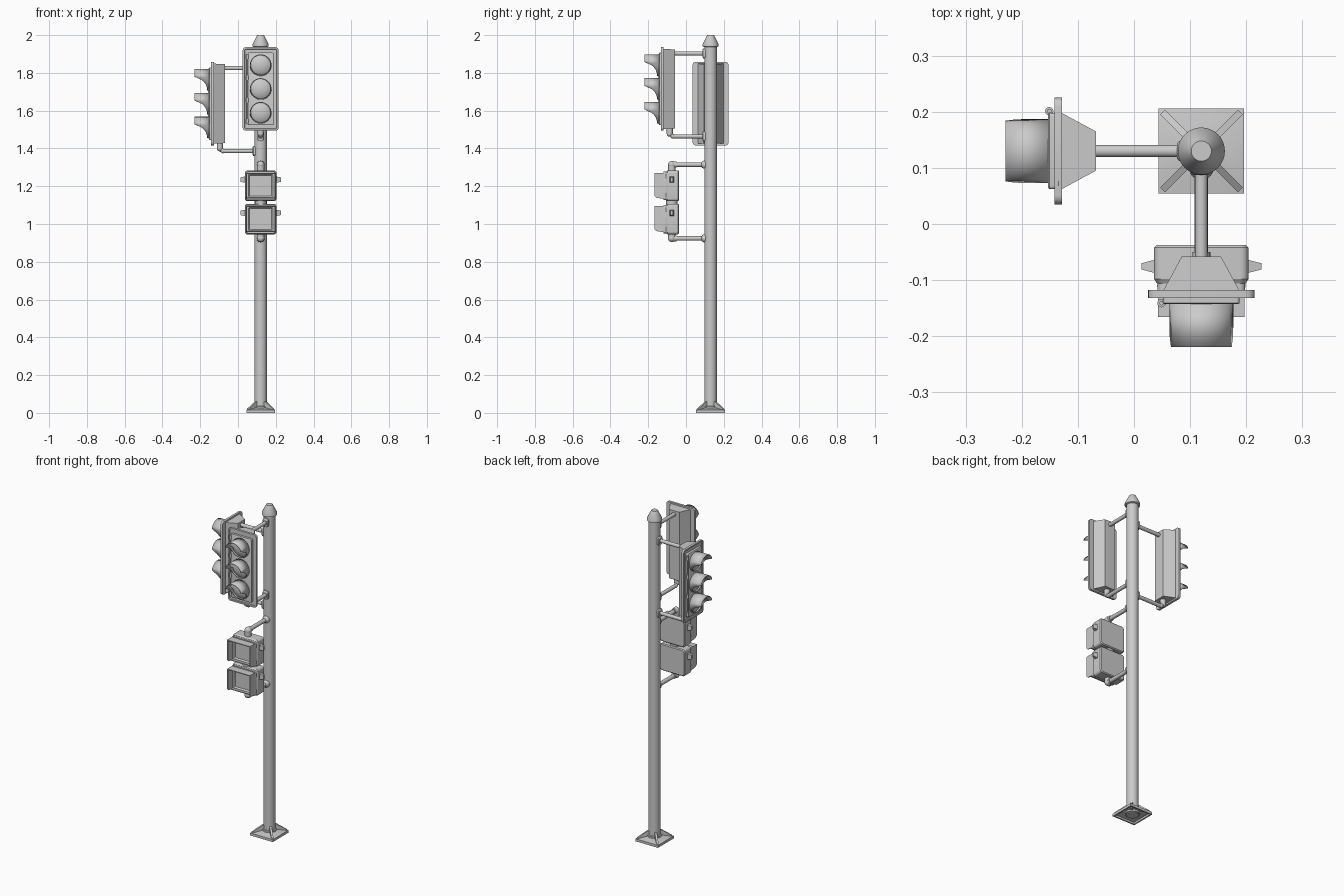
import bpy, math
from mathutils import Matrix, Vector

if "Cube" in bpy.data.objects:
    bpy.data.objects.remove(bpy.data.objects["Cube"])

PX, PY = 0.12, 0.13                     # pole axis
M = Matrix.Translation((PX, PY, 0))     # current placement; parts are built around the pole axis


def mesh(name, verts, faces):
    me = bpy.data.meshes.new(name)
    me.from_pydata([M @ Vector(v) for v in verts], [], faces)
    me.validate()
    import bmesh
    bm = bmesh.new()
    bm.from_mesh(me)
    bmesh.ops.recalc_face_normals(bm, faces=bm.faces)
    bm.to_mesh(me)
    bm.free()
    me.polygons.foreach_set("use_smooth", [True] * len(me.polygons))
    me.set_sharp_from_angle(angle=math.radians(32))
    ob = bpy.data.objects.new(name, me)
    bpy.context.collection.objects.link(ob)
    return ob


def loft(name, rings):
    """Skin closed rings of equal length and cap both ends."""
    n = len(rings[0])
    faces = [(k * n + i, k * n + (i + 1) % n, (k + 1) * n + (i + 1) % n, (k + 1) * n + i)
             for k in range(len(rings) - 1) for i in range(n)]
    faces += [tuple(range(n))[::-1], tuple(range((len(rings) - 1) * n, len(rings) * n))]
    return mesh(name, [p for r in rings for p in r], faces)


def rrect(hw, hh, r, y, cz):
    """Rounded rectangle in the xz plane at depth y."""
    pts = []
    for q, (sx, sz) in enumerate(((1, 1), (-1, 1), (-1, -1), (1, -1))):
        for k in range(5):
            a = math.pi / 2 * (q + k / 4)
            pts.append((sx * (hw - r) + r * math.cos(a), y, cz + sz * (hh - r) + r * math.sin(a)))
    return pts


def panel(name, cz, sections):
    return loft(name, [rrect(hw, hh, r, y, cz) for hw, hh, r, y in sections])


def turned(name, start, direction, profile, seg=24, turn=0.0):
    """Surface of revolution; profile is (radius, distance along direction)."""
    q = Vector(direction).to_track_quat('Z', 'Y')
    rings = []
    for r, d in profile:
        rings.append([Vector(start) + q @ Vector((r * math.cos(turn + 2 * math.pi * i / seg),
                                                  r * math.sin(turn + 2 * math.pi * i / seg), d))
                      for i in range(seg)])
    return loft(name, rings)


def rod(name, a, b, r, seg=20):
    d = Vector(b) - Vector(a)
    return turned(name, a, d, [(r, 0), (r, d.length)], seg)


def ball(name, c, r):
    prof = [(r * math.sin(math.pi * k / 10) + 1e-5, -r * math.cos(math.pi * k / 10)) for k in range(11)]
    return turned(name, c, (0, 0, 1), prof, 20)


def prism(name, pts, x0, x1):
    """Outline in yz extruded along x."""
    return loft(name, [[(x, y, z) for y, z in pts] for x in (x0, x1)])


def box(name, x0, x1, y0, y1, z0, z1):
    return prism(name, [(y0, z0), (y1, z0), (y1, z1), (y0, z1)], x0, x1)


# pole with tapered cap
turned("pole", (0, 0, 0), (0, 0, 1), [(0.033, 0), (0.033, 1.95)], 32)
turned("pole_cap", (0, 0, 0), (0, 0, 1), [(0.036, 1.938), (0.042, 1.941), (0.042, 1.952),
                                         (0.021, 1.994), (0.018, 2.0)], 32)

# square base shell, hollow underneath, with diagonal ribs
s2 = math.sqrt(2)
turned("base_plate", (0, 0, 0), (0, 0, 1),
       [(0.03 * s2, 0.018), (0.066 * s2, 0.010), (0.068 * s2, 0), (0.076 * s2, 0),
        (0.076 * s2, 0.015), (0.033 * s2, 0.028)], 4, math.pi / 4)
turned("base_socket", (0, 0, 0), (0, 0, 1), [(0.04, 0.006), (0.04, 0.035), (0.034, 0.037)], 32)
for k in range(4):
    M = Matrix.Translation((PX, PY, 0)) @ Matrix.Rotation(math.pi / 4 + k * math.pi / 2, 4, 'Z')
    prism("base_rib", [(-0.03, 0.012), (-0.098, 0.012), (-0.098, 0.02), (-0.038, 0.06), (-0.03, 0.06)],
          -0.006, 0.006)


def visor(cz, r=0.057):
    """Cutaway hood: long above, sweeping back to the door below."""
    verts, faces, n = [], [], 40
    for i in range(n):
        a = 2 * math.pi * i / n
        x, z = r * math.sin(a), r * math.cos(a)
        t = min(max((0.2 * r - z) / (1.2 * r), 0), 1)
        ln = 0.012 + 0.066 * (1 - math.sqrt(max(0, 1 - (1 - t) ** 2)))
        verts += [(x, -0.271, cz + z), (x, -0.271 - ln, cz + z)]
        j = (i + 1) % n
        faces.append((2 * i, 2 * j, 2 * j + 1, 2 * i + 1))
    ob = mesh("visor", verts, faces)
    mod = ob.modifiers.new("thickness", 'SOLIDIFY')
    mod.thickness = 0.004


def signal_head(cz):
    # tapered housing, rimmed back plate, door
    loft("signal_housing", [[(-w, y, cz - h), (w, y, cz - h), (w, y, cz + h), (-w, y, cz + h)]
                            for w, h, y in ((0.035, 0.209, -0.188), (0.068, 0.212, -0.249))])
    panel("signal_back_plate", cz, [(0.095, 0.221, 0.016, -0.248), (0.095, 0.221, 0.016, -0.262),
                                    (0.086, 0.212, 0.010, -0.262), (0.084, 0.210, 0.010, -0.257)])
    panel("signal_door", cz, [(0.068, 0.192, 0.006, -0.255), (0.068, 0.192, 0.006, -0.271),
                              (0.065, 0.189, 0.004, -0.273)])
    for dz in (-0.126, 0, 0.126):
        turned("lens", (0, -0.272, cz + dz), (0, -1, 0),
               [(0.053, 0), (0.05, 0.006), (0.04, 0.012), (0.025, 0.017), (0.01, 0.019), (0.001, 0.0195)], 32)
        visor(cz + dz)
    # hinge rod with knuckles
    rod("hinge_rod", (-0.071, -0.271, cz - 0.185), (-0.071, -0.271, cz + 0.185), 0.004, 12)
    for dz in (-0.17, -0.06, 0.06, 0.17):
        rod("hinge_knuckle", (-0.071, -0.271, cz + dz - 0.012), (-0.071, -0.271, cz + dz + 0.012), 0.0075, 12)
    # upper straight arm
    rod("upper_arm", (0, -0.02, cz + 0.188), (0, -0.195, cz + 0.188), 0.011)
    panel("upper_arm_clamp", cz + 0.188, [(0.018, 0.026, 0.012, -0.02), (0.018, 0.026, 0.012, -0.039),
                                          (0.014, 0.02, 0.01, -0.043)])
    # lower arm with elbow
    zl = cz - 0.251
    rod("lower_arm", (0, -0.02, zl), (0, -0.2, zl), 0.011)
    panel("lower_arm_clamp", zl, [(0.018, 0.026, 0.012, -0.02), (0.018, 0.026, 0.012, -0.039),
                                  (0.014, 0.02, 0.01, -0.043)])
    rod("lower_arm_bend", (0, -0.2, zl), (0, -0.216, zl + 0.014), 0.012)
    ball("lower_arm_joint", (0, -0.2, zl), 0.0118)
    ball("lower_arm_elbow", (0, -0.216, zl + 0.014), 0.016)
    rod("lower_arm_riser", (0, -0.216, zl + 0.014), (0, -0.216, cz - 0.205), 0.016)


# two signal heads: one facing front, one facing left
for angle, z in ((0, 1.715), (-90, 1.637)):
    M = Matrix.Translation((PX, PY, 0)) @ Matrix.Rotation(math.radians(angle), 4, 'Z')
    signal_head(z)

# two crossing signal boxes
M = Matrix.Translation((PX, PY, 0))
for cz in (1.202, 1.026):
    panel("crossing_housing", cz, [(0.079, 0.076, 0.012, -0.167), (0.084, 0.081, 0.014, -0.172),
                                   (0.084, 0.081, 0.014, -0.228), (0.079, 0.076, 0.012, -0.236)])
    panel("crossing_door", cz, [(0.078, 0.075, 0.01, -0.232), (0.078, 0.075, 0.01, -0.25),
                                (0.064, 0.061, 0.004, -0.25), (0.058, 0.055, 0.003, -0.241)])
    side = [(-0.246, 0.068), (-0.296, 0.068), (-0.296, -0.054), (-0.286, -0.064), (-0.246, -0.068)]
    for s in (-1, 1):
        prism("crossing_visor_side", [(y, cz + z) for y, z in side], s * 0.077, s * 0.072)
        # latch ear on each side
        loft("crossing_latch", [[(s * x, y0, cz + 0.033 - h), (s * x, y1, cz + 0.033 - h),
                                 (s * x, y1, cz + 0.033 + h), (s * x, y0, cz + 0.033 + h)]
                                for x, y0, y1, h in ((0.08, -0.218, -0.193, 0.017),
                                                     (0.107, -0.211, -0.2, 0.012))])
        for dz in (-0.05, 0.05):
            rod("crossing_hinge", (s * 0.07, -0.24, cz + dz - 0.012), (s * 0.07, -0.24, cz + dz + 0.012), 0.009, 12)
    box("crossing_visor_top", -0.077, 0.077, -0.296, -0.246, cz + 0.063, cz + 0.068)
    box("crossing_visor_bottom", -0.077, 0.077, -0.266, -0.246, cz - 0.068, cz - 0.063)
rod("crossing_coupling", (0, -0.205, 1.1), (0, -0.205, 1.125), 0.03)

# crossing signal arms, above and below the boxes
for z, zb in ((1.314, 1.275), (0.924, 0.953)):
    rod("crossing_arm", (0, -0.02, z), (0, -0.205, z), 0.012)
    turned("crossing_arm_flange", (0, -0.02, z), (0, -1, 0),
           [(0.021, 0), (0.021, 0.017), (0.017, 0.024), (0.012, 0.028)])
    rod("crossing_arm_collar", (0, -0.18, z), (0, -0.205, z), 0.016)
    ball("crossing_elbow", (0, -0.205, z), 0.02)
    rod("crossing_riser", (0, -0.205, z), (0, -0.205, zb), 0.019)
